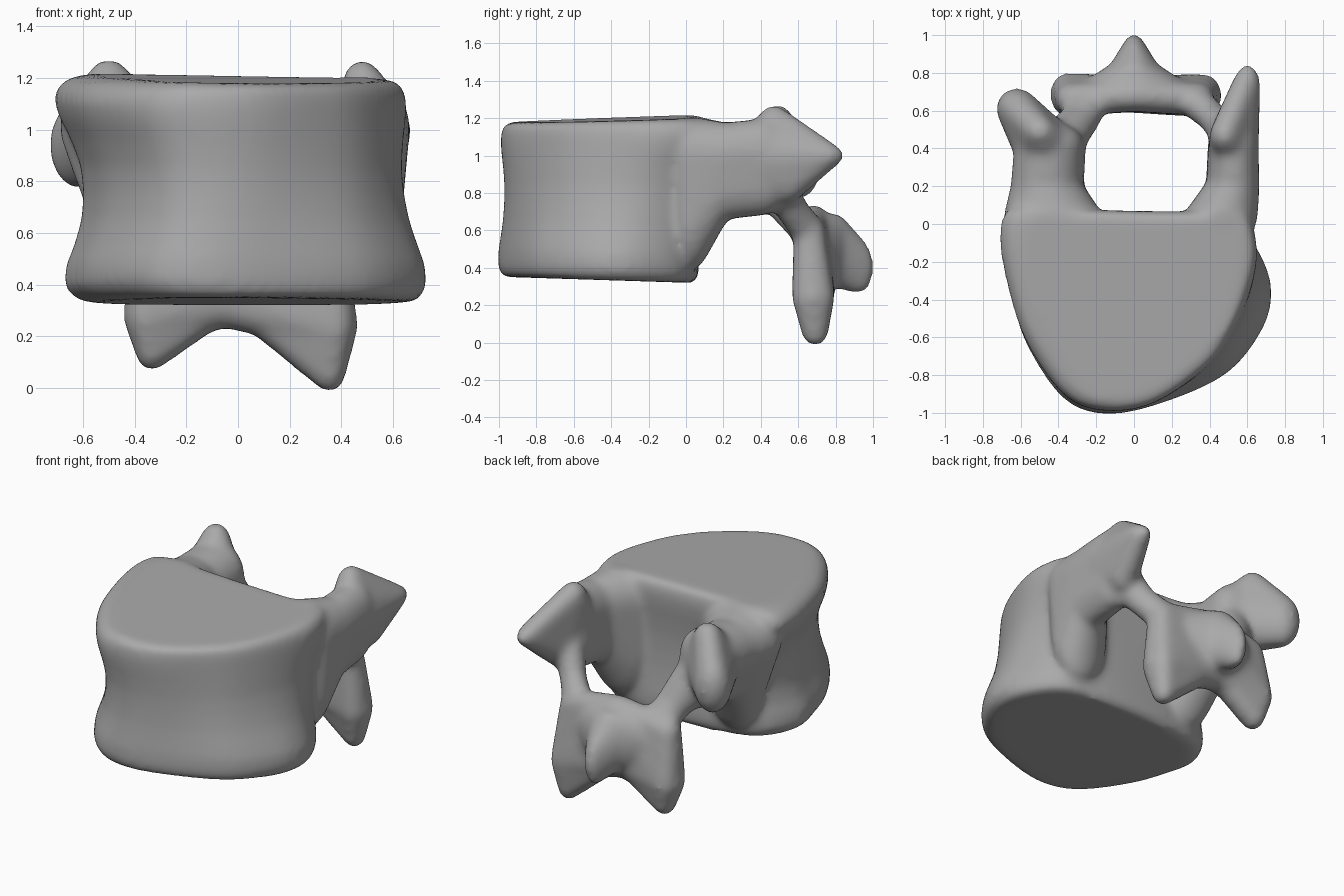
import bpy, bmesh, math
from mathutils import Vector

old = bpy.data.objects.get("Cube")
if old:
    bpy.data.objects.remove(old, do_unlink=True)

bm = bmesh.new()


def add_part(part):
    """Merge a closed part into the shared mesh."""
    bmesh.ops.recalc_face_normals(part, faces=part.faces[:])
    mesh = bpy.data.meshes.new("part")
    part.to_mesh(mesh)
    part.free()
    bm.from_mesh(mesh)
    bpy.data.meshes.remove(mesh)


def blob(*ellipsoids):
    """Convex skin around ellipsoids given as (x, y, z, rx, ry, rz)."""
    part = bmesh.new()
    for x, y, z, rx, ry, rz in ellipsoids:
        for i in range(1, 12):
            lat = math.pi * i / 12
            for j in range(20):
                lon = math.tau * j / 20
                part.verts.new((x + rx * math.sin(lat) * math.cos(lon),
                                y + ry * math.sin(lat) * math.sin(lon),
                                z + rz * math.cos(lat)))
    bmesh.ops.convex_hull(part, input=part.verts[:])
    loose = [v for v in part.verts if not v.link_faces]
    bmesh.ops.delete(part, geom=loose, context='VERTS')
    add_part(part)


def chain(*stations):
    """Bridge each group of ellipsoids to the next."""
    for a, b in zip(stations, stations[1:]):
        blob(*a, *b)


def smooth_loop(points, steps=5):
    """Closed spline through the control points."""
    pts = [Vector(p) for p in points]
    n, out = len(pts), []
    for i in range(n):
        a, b, c, d = (pts[(i + k) % n] for k in (-1, 0, 1, 2))
        for s in range(steps):
            t = s / steps
            out.append(b + (c - a) * t / 2 + (a - b * 2.5 + c * 2 - d / 2) * t * t
                       + (b * 3 - a - c * 3 + d) * t ** 3 / 2)
    return out


# Vertebral body: lower and upper rim outlines, lofted through a waist
upper = smooth_loop([(.4, .07), (.58, .08), (.65, -.1), (.63, -.3), (.53, -.56),
                     (.38, -.76), (.1, -.95), (-.16, -.99), (-.37, -.91), (-.56, -.65),
                     (-.66, -.38), (-.715, -.06), (-.64, .09), (-.3, .08), (.05, .07)])
lower = smooth_loop([(.36, .05), (.55, -.01), (.67, -.16), (.73, -.35), (.68, -.56),
                     (.48, -.8), (.11, -.96), (-.17, -1.005), (-.38, -.92), (-.56, -.66),
                     (-.64, -.43), (-.67, -.22), (-.54, -.02), (-.3, .05), (.05, .07)])
levels = [(.335, 0, .88), (.35, 0, .95), (.4, 0, 1), (.48, .02, .99), (.56, .12, .95),
          (.65, .28, .915), (.75, .45, .9), (.85, .62, .905), (.95, .78, .94),
          (1.03, .92, .98), (1.1, 1, 1), (1.145, 1, .98), (1.175, 1, .94), (1.192, 1, .86)]
part = bmesh.new()
rings = []
for z, t, s in levels:
    ring = []
    for lo, up in zip(lower, upper):
        p = lo.lerp(up, t)
        tilt = t * (.03 * (p.y + .45) - .015 * p.x) - (1 - t) * .03 * (p.y + .45)
        ring.append(part.verts.new((p.x * s + (1 - s) / 4,
                                    (p.y + .45) * (1 + s) / 2 - .45, z + tilt)))
    rings.append(ring)
for r0, r1 in zip(rings, rings[1:]):
    for i in range(len(r0)):
        k = (i + 1) % len(r0)
        part.faces.new((r0[i], r0[k], r1[k], r1[i]))
part.faces.new(rings[0][::-1])
part.faces.new(rings[-1])
add_part(part)

# Pedicles, flaring into the body and rising towards the upper processes
chain([(-.43, .03, 1.01, .265, .13, .205), (-.37, .03, .69, .19, .13, .3)],
      [(-.465, .2, 1, .19, .1, .18), (-.425, .18, .84, .16, .1, .19)],
      [(-.45, .42, 1.02, .185, .12, .18), (-.41, .42, .86, .155, .12, .18)])
chain([(.46, .03, 1.01, .195, .13, .2), (.45, .03, .69, .185, .13, .3)],
      [(.525, .2, 1, .14, .1, .18), (.515, .18, .84, .135, .1, .19)],
      [(.53, .42, 1.02, .13, .12, .18), (.515, .42, .86, .125, .12, .18)])

# Upper joint processes and side processes
blob((-.46, .4, .98, .18, .14, .21), (-.62, .61, .94, .11, .11, .17),
     (-.5, .49, 1.185, .085, .08, .09))
blob((.525, .4, .98, .135, .12, .21), (.6, .745, 1, .07, .1, .07),
     (.48, .47, 1.175, .08, .09, .095), (.54, .55, .87, .1, .08, .13))

# Narrow necks joining the pedicles to the rear plate
chain([(-.37, .46, .85, .13, .1, .15)], [(-.29, .55, .71, .11, .09, .1)],
      [(-.24, .65, .6, .11, .085, .1)])
chain([(.48, .5, .84, .09, .09, .14)], [(.405, .575, .7, .08, .08, .1)],
      [(.32, .65, .6, .1, .085, .1)])

# Rear plate
top_mid = (0, .68, .64, .14, .085, .1)
low_mid = (-.04, .69, .35, .12, .1, .12)
for top, low, tip, inner in (
        ((-.33, .66, .59, .085, .085, .09), (-.36, .685, .28, .085, .115, .1),
         (-.335, .69, .13, .06, .075, .065), (-.14, .69, .31, .08, .09, .11)),
        ((.34, .66, .59, .085, .085, .09), (.375, .68, .24, .09, .115, .1),
         (.355, .69, .045, .06, .07, .065), (.1, .69, .3, .08, .09, .11))):
    blob(top, low, top_mid, low_mid)
    # Lower joint process
    blob(low, tip, inner)

# Spinous process, spreading into the plate
chain([(0, .7, .5, .32, .1, .2)], [(0, .81, .49, .14, .075, .2)],
      [(0, .925, .405, .06, .08, .15)])

# Fuse everything into one smooth surface
mesh = bpy.data.meshes.new("vertebra")
bm.to_mesh(mesh)
bm.free()
vertebra = bpy.data.objects.new("vertebra", mesh)
bpy.context.collection.objects.link(vertebra)
remesh = vertebra.modifiers.new("fuse", 'REMESH')
remesh.mode = 'VOXEL'
remesh.voxel_size = .02
remesh.use_smooth_shade = True
soften = vertebra.modifiers.new("soften", 'SMOOTH')
soften.factor = .5
soften.iterations = 16

# Plain grey bone
grey = (.4, .4, .4, 1)
mat = bpy.data.materials.new("bone grey")
mat.use_nodes = True
mat.diffuse_color = grey
mat.node_tree.nodes["Principled BSDF"].inputs["Base Color"].default_value = grey
mesh.materials.append(mat)
